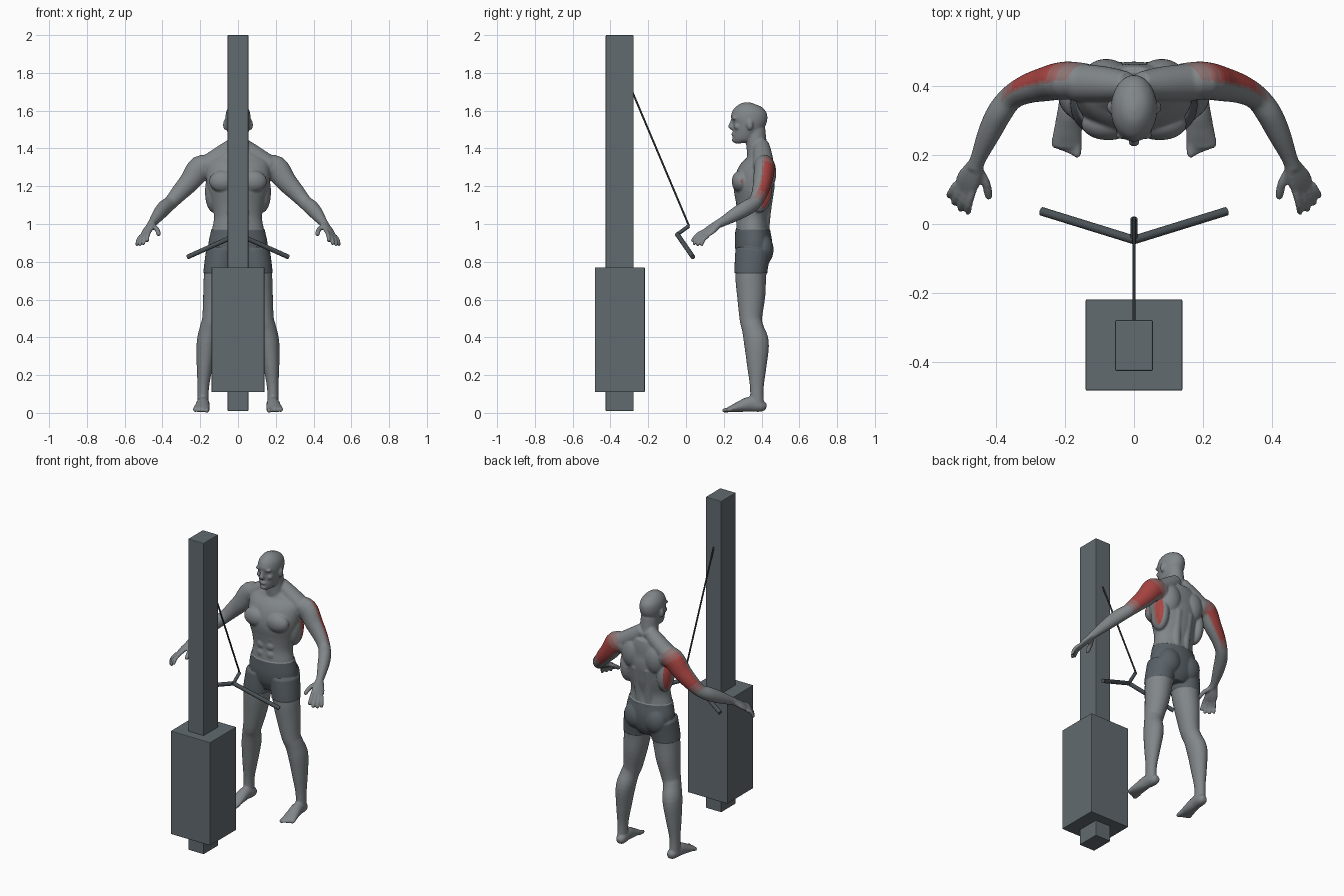
import bpy
import bmesh
from mathutils import Matrix, Vector

default_cube = bpy.data.objects.get("Cube")
if default_cube:
    bpy.data.objects.remove(default_cube, do_unlink=True)


def material(name, *rgb):
    mat = bpy.data.materials.new(name)
    mat.use_nodes = True
    color = (*rgb, 1)
    mat.diffuse_color = color
    mat.node_tree.nodes["Principled BSDF"].inputs["Base Color"].default_value = color
    return mat


skin = material("grey skin", .22, .24, .25)
cloth = material("dark shorts", .1, .12, .135)
faint = material("faint red", .26, .17, .17)
rose = material("soft red", .32, .12, .115)
red = material("muscle red", .4, .06, .055)
metal = material("machine metal", .12, .145, .16)
grip = material("handle grey", .07, .085, .095)
cord = material("cable black", .03, .036, .04)


def add_object(name, bm, *mats):
    bmesh.ops.recalc_face_normals(bm, faces=bm.faces)
    mesh = bpy.data.meshes.new(name)
    bm.to_mesh(mesh)
    bm.free()
    obj = bpy.data.objects.new(name, mesh)
    bpy.context.collection.objects.link(obj)
    for mat in mats:
        mesh.materials.append(mat)
    return obj


def spline(points, steps=4):
    """Smoothly interpolate rows of x, y, z, radius, radius."""
    rows = [Vector(p) for p in points]
    last = len(rows) - 1
    for i in range(last):
        a, b, c, d = rows[max(i - 1, 0)], rows[i], rows[i + 1], rows[min(i + 2, last)]
        for k in range(steps):
            t = k / steps
            yield (b * 2 + (c - a) * t + (a * 2 - b * 5 + c * 4 - d) * t**2
                   + (b * 3 - a - c * 3 + d) * t**3) * .5
    yield rows[last]


def limb(bm, points, side=(1, 0, 0), sides=24):
    """Loft elliptical rings along a path; side is the first radius direction."""
    rows = list(spline(points))
    centres = [Vector(r[:3]) for r in rows]
    unit = bmesh.ops.create_circle(bm, segments=sides, radius=1)["verts"]
    shape = [v.co.copy() for v in unit]
    bmesh.ops.delete(bm, geom=unit, context="VERTS")
    rings = []
    for i, row in enumerate(rows):
        along = (centres[min(i + 1, len(rows) - 1)] - centres[max(i - 1, 0)]).normalized()
        u = Vector(side)
        u = (u - along * u.dot(along)).normalized()
        v = along.cross(u)
        ru, rv = max(row[3], .003), max(row[4], .003)
        rings.append([bm.verts.new(centres[i] + u * p.x * ru + v * p.y * rv) for p in shape])
    for low, high in zip(rings, rings[1:]):
        for j in range(sides):
            k = (j + 1) % sides
            bm.faces.new((low[j], low[k], high[k], high[j]))
    bm.faces.new(rings[0])
    bm.faces.new(rings[-1])


def blob(bm, centre, size):
    bmesh.ops.create_icosphere(bm, subdivisions=3, radius=1,
                               matrix=Matrix.LocRotScale(Vector(centre), None, Vector(size)))


def digit(bm, start, end, radius, bend=(0, 0, 0)):
    a, b = Vector(start), Vector(end)
    middle = (a + b) / 2 + Vector(bend)
    tip = b + (b - middle).normalized() * radius * .6
    limb(bm, [(*a, radius, radius), (*middle, radius, radius),
              (*b, radius * .9, radius * .9), (*tip, radius * .4, radius * .4)],
         side=(1, .2, 0), sides=12)


body = bmesh.new()

# Leg and foot
limb(body, [(.085, .355, .86, .08, .09), (.1, .343, .74, .08, .083), (.115, .345, .62, .07, .075),
            (.135, .343, .5, .055, .06), (.15, .353, .45, .052, .058), (.165, .373, .37, .054, .066),
            (.176, .375, .25, .043, .052), (.184, .375, .13, .03, .036), (.185, .375, .03, .03, .038)])
limb(body, [(.18, .425, .03, .015, .015), (.18, .4, .036, .03, .031), (.185, .34, .046, .034, .04),
            (.19, .28, .032, .04, .028), (.195, .235, .02, .044, .016), (.196, .22, .017, .04, .012)])
for i in range(5):
    digit(body, (.163 + .017 * i, .24, .018), (.165 + .015 * i, .2 + .006 * i, .012),
          .013 if i == 0 else .0095)

# Arm
limb(body, [(.14, .41, 1.3, .06, .055), (.2, .415, 1.295, .067, .055), (.255, .405, 1.225, .056, .05),
            (.31, .39, 1.165, .046, .042), (.355, .365, 1.115, .038, .036), (.39, .32, 1.085, .041, .037),
            (.42, .26, 1.05, .036, .033), (.45, .19, 1.01, .025, .023), (.46, .16, .995, .022, .024)],
     side=(0, 0, 1))

# Hand, with the palm spread along its width direction
across = Vector((.8, .35, -.45)).normalized()
knuckles = Vector((.49, .105, .95))
limb(body, [(.452, .185, 1.01, .02, .018), (.467, .15, .985, .032, .018),
            (.48, .125, .965, .038, .016), (.49, .1, .947, .036, .011)], side=across)
for i, reach in enumerate((.95, 1.08, 1.02, .85)):
    start = knuckles + across * (.02 * i - .03)
    aim = Vector((.015 + .003 * i, -.063 + .008 * i, -.055)) * reach
    digit(body, start, start + aim, .0105, bend=(.004, -.006, .004))
digit(body, (.448, .155, .988), (.42, .08, .945), .013, bend=(-.006, 0, .004))

# Shoulder slope, chest, back, belly and seat muscles
limb(body, [(.02, .4, 1.42, .04, .04), (.08, .405, 1.37, .05, .05), (.17, .41, 1.31, .055, .05)],
     side=(0, 1, 0))
blob(body, (.075, .29, 1.225), (.078, .048, .06))
blob(body, (.08, .42, 1.27), (.07, .058, .1))
blob(body, (.13, .39, 1.17), (.045, .065, .11))
blob(body, (.07, .405, .865), (.07, .055, .08))
limb(body, [(.03, .415, .93, .025, .025), (.035, .42, 1.05, .03, .028), (.04, .44, 1.2, .03, .03)])
for z in (1.01, 1.065, 1.12):
    blob(body, (.03, .283, z), (.029, .018, .028))

# Ear, brow and cheek
blob(body, (.069, .338, 1.525), (.01, .017, .028))
blob(body, (.028, .256, 1.56), (.026, .012, .009))
blob(body, (.034, .272, 1.515), (.02, .018, .018))

# Mirror the paired parts
copy = bmesh.ops.duplicate(body, geom=body.verts[:] + body.edges[:] + body.faces[:])["geom"]
bmesh.ops.scale(body, vec=(-1, 1, 1), verts=[g for g in copy if isinstance(g, bmesh.types.BMVert)])

# Torso, neck and head
limb(body, [(0, .355, .77, .08, .06), (0, .36, .82, .14, .085), (0, .358, .89, .153, .095),
            (0, .353, .97, .138, .088), (0, .355, 1.04, .127, .084), (0, .36, 1.12, .143, .097),
            (0, .36, 1.2, .163, .108), (0, .372, 1.27, .17, .1), (0, .39, 1.33, .16, .075),
            (0, .395, 1.38, .09, .06)], sides=40)
limb(body, [(0, .385, 1.34, .07, .06), (0, .375, 1.41, .057, .055), (0, .365, 1.5, .05, .055)])
limb(body, [(0, .295, 1.428, .02, .03), (0, .295, 1.445, .04, .05), (0, .31, 1.48, .054, .067),
            (0, .326, 1.52, .063, .085), (0, .334, 1.56, .067, .097), (0, .336, 1.6, .06, .087),
            (0, .338, 1.63, .037, .054), (0, .34, 1.643, .008, .01)], sides=32)
limb(body, [(0, .25, 1.555, .008, .01), (0, .241, 1.53, .011, .012), (0, .237, 1.515, .017, .013),
            (0, .247, 1.505, .012, .008)], sides=16)
blob(body, (0, .252, 1.475), (.023, .012, .011))
blob(body, (0, .258, 1.445), (.022, .016, .014))

# Fuse the parts into one skin
figure = add_object("human_figure", body, skin, cloth, faint, rose, red)
remesh = figure.modifiers.new("fuse", "REMESH")
remesh.mode = "VOXEL"
remesh.voxel_size = .0055
smooth = figure.modifiers.new("soften", "SMOOTH")
smooth.factor = .5
smooth.iterations = 4
bpy.context.view_layer.update()
graph = bpy.context.evaluated_depsgraph_get()
fused = bpy.data.meshes.new_from_object(figure.evaluated_get(graph))
figure.modifiers.clear()
figure.data = fused
fused.materials.clear()
for mat in (skin, cloth, faint, rose, red):
    fused.materials.append(mat)

# Shorts with clean hems, and red on the back of the upper arms
bm = bmesh.new()
bm.from_mesh(fused)
HEM, WAIST = .74, .97
for z in (HEM, WAIST):
    near = [f for f in bm.faces if abs(f.calc_center_median().x) < .28]
    geom = near + list({e for f in near for e in f.edges}) + list({v for f in near for v in f.verts})
    bmesh.ops.bisect_plane(bm, geom=geom, dist=.0001, plane_co=(0, 0, z), plane_no=(0, 0, 1))
bm.normal_update()
shorts_verts = set()
for face in bm.faces:
    face.smooth = True
    face.material_index = 0
    c, n = face.calc_center_median(), face.normal
    x = abs(c.x)
    if x < .28 and HEM < c.z < WAIST:
        face.material_index = 1
        shorts_verts.update(face.verts)
    elif x > .15 and c.z > 1.08:
        outward = n.x if c.x > 0 else -n.x
        facing = outward * .4 + n.y * .85 + n.z * .2
        down_arm = (x - .2) * .65 - (c.z - 1.295) * .76
        strength = min(facing - .3, (down_arm + .06) * 3, (.24 - down_arm) * 4)
        if strength > 0:
            face.material_index = 2 + (strength > .1) + (strength > .2)
for v in shorts_verts:
    v.co += v.normal * .004
bm.to_mesh(fused)
bm.free()


def box(name, low, high):
    low, high = Vector(low), Vector(high)
    bm = bmesh.new()
    bmesh.ops.create_cube(bm, size=1, matrix=Matrix.LocRotScale((low + high) / 2, None, high - low))
    bmesh.ops.bevel(bm, geom=bm.edges[:], offset=.004, segments=2, affect="EDGES", profile=.5)
    return add_object(name, bm, metal)


def rod(name, start, end, radius, mat):
    a, b = Vector(start), Vector(end)
    bm = bmesh.new()
    turn = (b - a).to_track_quat("Z", "Y")
    bmesh.ops.create_cone(bm, cap_ends=True, segments=16, radius1=radius, radius2=radius,
                          depth=(b - a).length, matrix=Matrix.LocRotScale((a + b) / 2, turn, None))
    obj = add_object(name, bm, mat)
    bpy.ops.object.select_all(action="DESELECT")
    obj.select_set(True)
    bpy.context.view_layer.objects.active = obj
    bpy.ops.object.shade_smooth_by_angle()


# Cable machine
box("machine_column", (-.055, -.425, .01), (.055, -.278, 2))
box("weight_housing", (-.14, -.482, .11), (.14, -.218, .77))
ring, joint = (0, .016, .99), (0, -.046, .945)
rod("cable", (0, -.282, 1.695), ring, .005, cord)
rod("cable_hook", ring, joint, .01, grip)
for name, sign in (("left", 1), ("right", -1)):
    rod(name + "_handle", joint, (sign * .268, .037, .825), .0125, grip)
